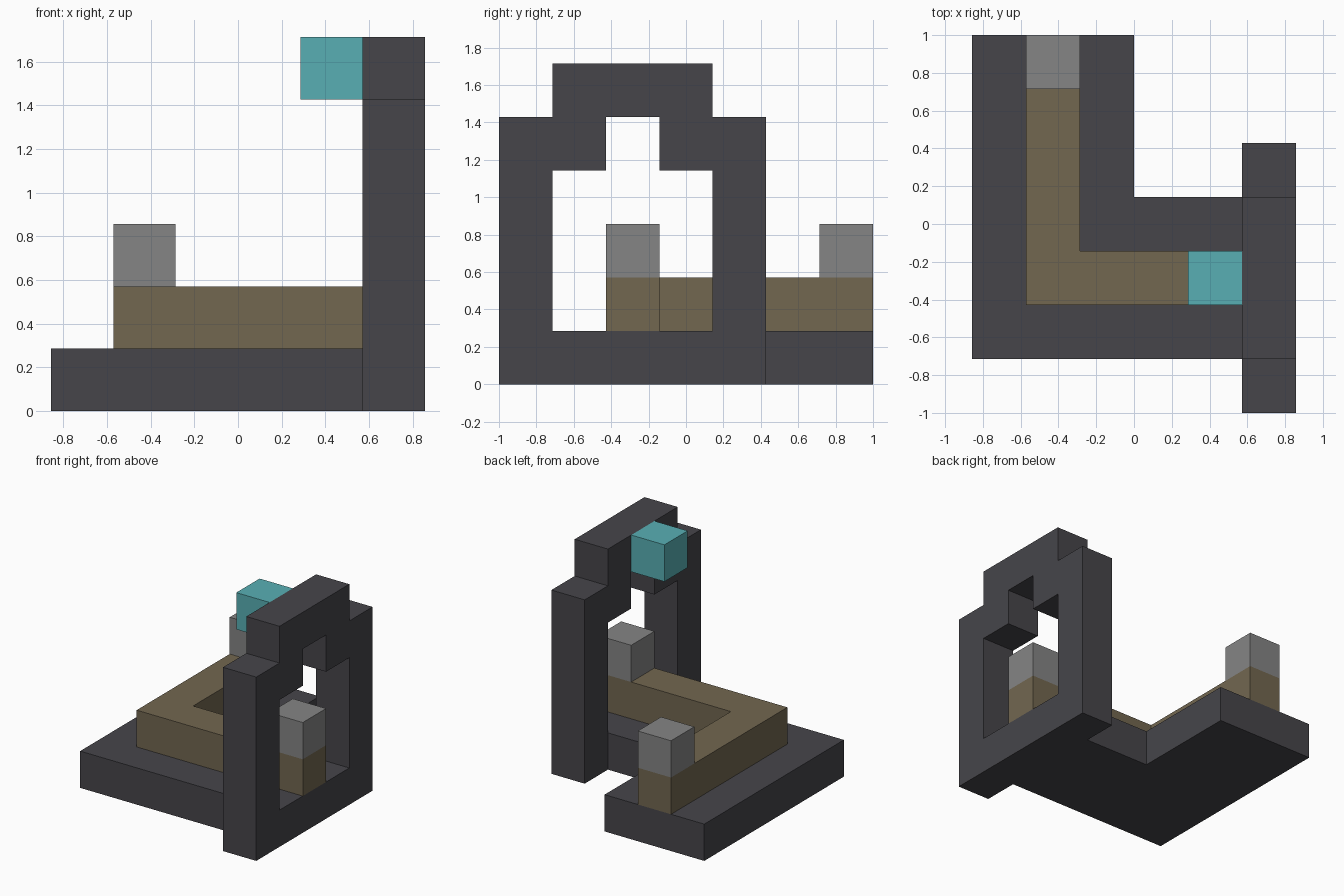
import bpy
import bmesh
from mathutils import Vector

if "Cube" in bpy.data.objects:
    bpy.data.objects.remove(bpy.data.objects["Cube"], do_unlink=True)

U = 2 / 7                       # one block
CORNER = Vector((-3, -3.5, 0))  # block grid corner, in blocks


def linear(c):
    c /= 255
    return c / 12.92 if c <= 0.04045 else ((c + 0.055) / 1.055) ** 2.4


def material(name, r, g, b):
    mat = bpy.data.materials.new(name)
    mat.use_nodes = True
    colour = (linear(r), linear(g), linear(b), 1)
    mat.diffuse_color = colour
    bsdf = next(n for n in mat.node_tree.nodes if n.type == "BSDF_PRINCIPLED")
    bsdf.inputs["Base Color"].default_value = colour
    bsdf.inputs["Roughness"].default_value = 0.8
    return mat


def prism(name, outline, direction, origin, mat, open_seam=False):
    """Extrude a flat outline of 3D points, measured in blocks from origin."""
    bm = bmesh.new()
    face = bm.faces.new([bm.verts.new(Vector(p) * U) for p in outline])
    ext = bmesh.ops.extrude_face_region(bm, geom=[face], use_keep_orig=True)
    moved = [v for v in ext["geom"] if isinstance(v, bmesh.types.BMVert)]
    bmesh.ops.translate(bm, verts=moved, vec=Vector(direction) * U)
    bmesh.ops.recalc_face_normals(bm, faces=bm.faces)
    if open_seam:  # drop the caps lying on the mirror plane
        caps = [f for f in bm.faces if all(abs(v.co.y) < 1e-5 for v in f.verts)]
        bmesh.ops.delete(bm, geom=caps, context="FACES")
    mesh = bpy.data.meshes.new(name)
    bm.to_mesh(mesh)
    bm.free()
    mesh.materials.append(mat)
    obj = bpy.data.objects.new(name, mesh)
    obj.location = (CORNER + Vector(origin)) * U
    bpy.context.collection.objects.link(obj)
    return obj


def slab(name, plan, z, mat):
    """One-block-high slab from a plan outline."""
    return prism(name, [(x, y, 0) for x, y in plan], (0, 0, 1), (0, 0, z), mat)


def block(name, x, y, z, mat):
    return slab(name, [(x, y), (x + 1, y), (x + 1, y + 1), (x, y + 1)], z, mat)


charcoal = material("charcoal", 70, 69, 74)
brown = material("earth brown", 114, 103, 80)
grey = material("mid grey", 133, 133, 133)
teal = material("teal", 88, 175, 180)

# L-shaped floor and the path on it, which runs through the gate
slab("floor", [(0, 1), (5, 1), (5, 4), (3, 4), (3, 7), (0, 7)], 0, charcoal)
slab("path", [(1, 2), (6, 2), (6, 3), (2, 3), (2, 7), (1, 7)], 1, brown)

# Stepped gate: half profile, mirrored
half = [(0, 0), (2.5, 0), (2.5, 5), (1.5, 5), (1.5, 6), (0, 6),
        (0, 5), (0.5, 5), (0.5, 4), (1.5, 4), (1.5, 1), (0, 1)]
gate = prism("gate", [(0, y, z) for y, z in half], (1, 0, 0), (5, 2.5, 0),
             charcoal, open_seam=True)
mirror = gate.modifiers.new("Mirror", "MIRROR")
mirror.use_axis = (False, True, False)
mirror.use_clip = True

# Blocks at both ends of the path and on the gate
block("back_end_block", 1, 6, 2, grey)
block("gate_end_block", 5, 2, 2, grey)
block("gate_lamp", 4, 2, 5, teal)
